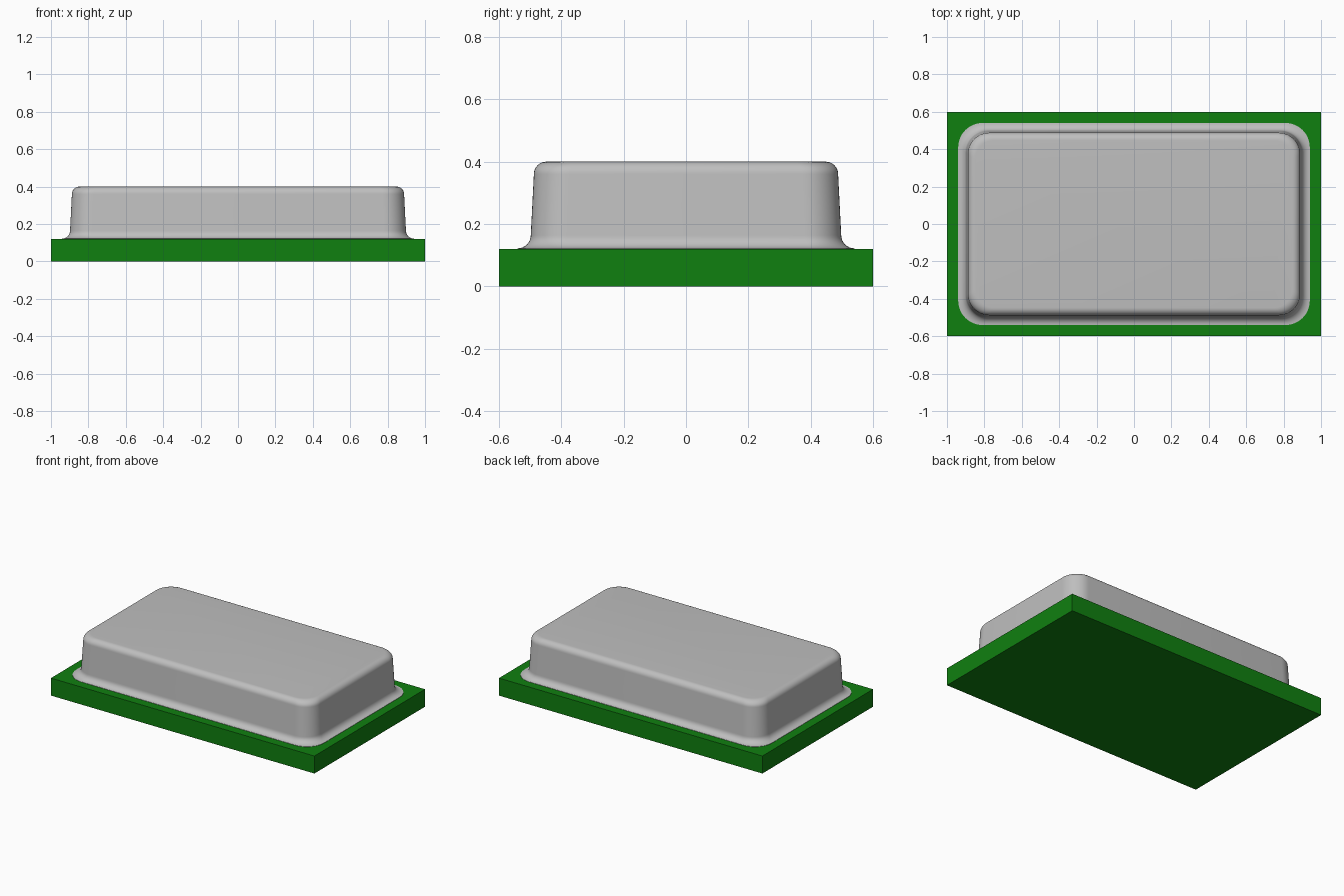
import bpy, bmesh, math

old = bpy.data.objects.get("Cube")
if old:
    bpy.data.objects.remove(old, do_unlink=True)


def material(name, rgb):
    m = bpy.data.materials.new(name)
    m.use_nodes = True
    m.diffuse_color = (*rgb, 1)
    m.node_tree.nodes["Principled BSDF"].inputs["Base Color"].default_value = (*rgb, 1)
    return m


def make_object(name, bm, mat):
    bmesh.ops.recalc_face_normals(bm, faces=bm.faces)
    mesh = bpy.data.meshes.new(name)
    bm.to_mesh(mesh)
    bm.free()
    mesh.materials.append(mat)
    obj = bpy.data.objects.new(name, mesh)
    bpy.context.collection.objects.link(obj)
    return obj


def rounded_ring(bm, hx, hy, r, z, steps=12):
    """Vertices of a rounded rectangle at height z."""
    ring = []
    for i, (sx, sy) in enumerate([(1, 1), (-1, 1), (-1, -1), (1, -1)]):
        for k in range(steps + 1):
            a = math.pi / 2 * (i + k / steps)
            ring.append(bm.verts.new((sx * (hx - r) + r * math.cos(a),
                                      sy * (hy - r) + r * math.sin(a), z)))
    return ring


green = material("board green", (0.005, 0.214, 0.005))
grey = material("metal grey", (0.52, 0.52, 0.52))

# Flat base board
bm = bmesh.new()
bmesh.ops.create_cube(bm, size=1)
for v in bm.verts:
    v.co = (v.co.x * 2, v.co.y * 1.2, (v.co.z + 0.5) * 0.12)
make_object("base_board", bm, green)

# Cover profile as (inset, height): buried lip, flared foot, drafted wall, round shoulder
profile = [(0, 0.115)]
for k in range(9):
    a = math.pi / 2 * k / 8
    profile.append((0.042 * math.sin(a), 0.122 + 0.042 * (1 - math.cos(a))))
for k in range(9):
    a = math.pi / 2 * k / 8
    profile.append((0.052 + 0.04 * (1 - math.cos(a)), 0.36 + 0.04 * math.sin(a)))

# Cover lofted through rounded rectangles
bm = bmesh.new()
rings = [rounded_ring(bm, 0.94 - d, 0.54 - d, 0.13 - 0.3 * d, z) for d, z in profile]
for lower, upper in zip(rings, rings[1:]):
    n = len(lower)
    for i in range(n):
        j = (i + 1) % n
        bm.faces.new((lower[i], lower[j], upper[j], upper[i]))
bm.faces.new(rings[0])
bm.faces.new(rings[-1])
cover = make_object("shield_cover", bm, grey)

bpy.ops.object.select_all(action='DESELECT')
cover.select_set(True)
bpy.context.view_layer.objects.active = cover
bpy.ops.object.shade_smooth_by_angle(angle=math.radians(35))
